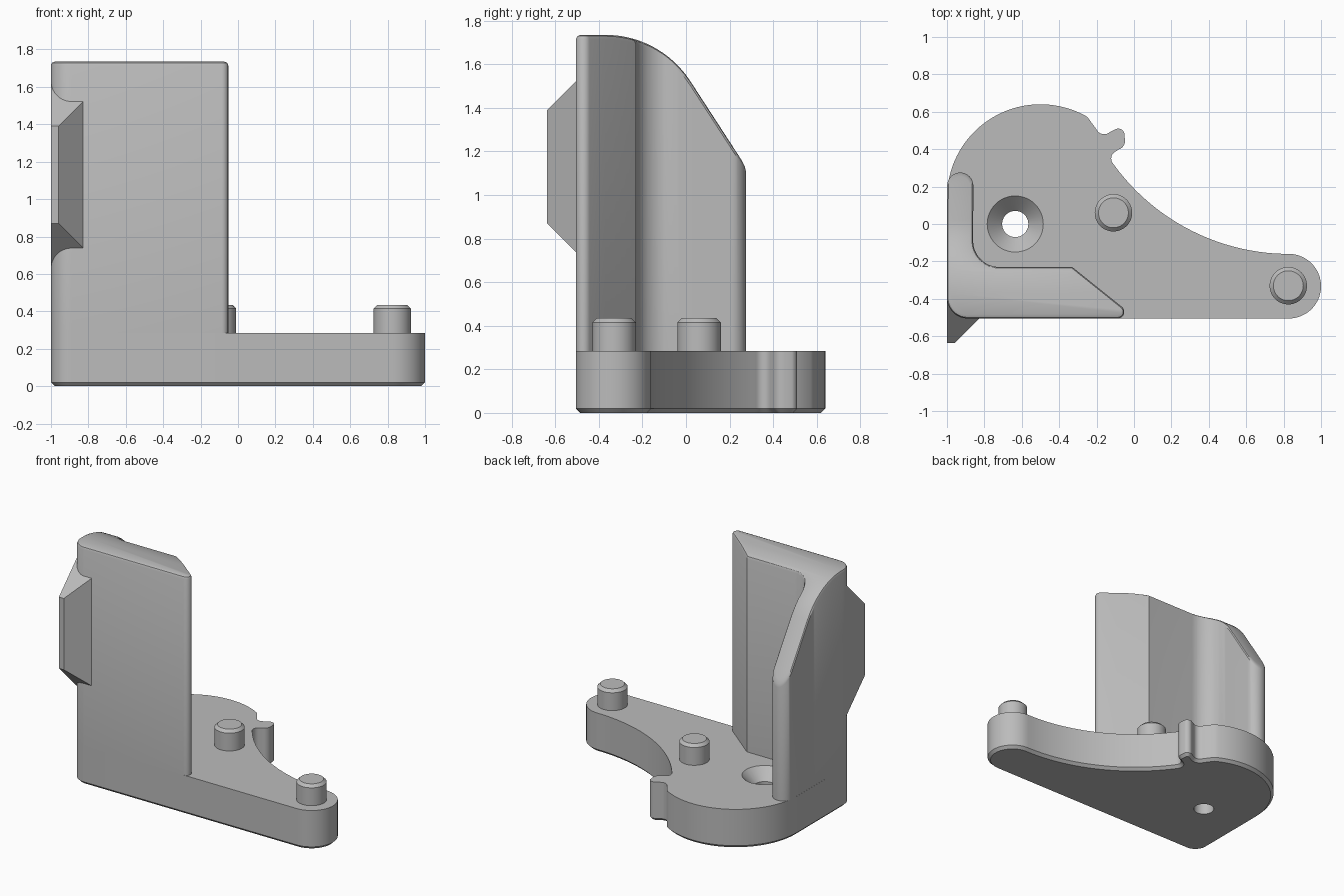
import bpy, bmesh
from math import sin, cos, radians, tan

if "Cube" in bpy.data.objects:
    bpy.data.objects.remove(bpy.data.objects["Cube"])

grey = bpy.data.materials.new("plain grey")
grey.use_nodes = True
GREY = (0.5, 0.5, 0.5, 1)
grey.diffuse_color = GREY
grey.node_tree.nodes["Principled BSDF"].inputs["Base Color"].default_value = GREY

PLATE_TOP = 0.285
CHAMFER = 0.02


def arc(cx, cy, r, start, end, steps=16):
    angles = [radians(start + (end - start) * i / steps) for i in range(steps + 1)]
    return [(cx + r * cos(a), cy + r * sin(a)) for a in angles]


def prism(outline, z0, z1):
    """Extruded outline; returns the bmesh with its bottom and top faces."""
    bm = bmesh.new()
    bottom = bm.faces.new([bm.verts.new((x, y, z0)) for x, y in outline])
    new = bmesh.ops.extrude_face_region(bm, geom=[bottom], use_keep_orig=True)["geom"]
    top = next(g for g in new if isinstance(g, bmesh.types.BMFace))
    for v in top.verts:
        v.co.z = z1
    bmesh.ops.recalc_face_normals(bm, faces=bm.faces)
    return bm, bottom, top


def step_in(bm, face, inset, rise):
    """Push the cap outward from a lowered rim, giving a chamfer."""
    bmesh.ops.inset_region(bm, faces=[face], thickness=inset, use_even_offset=True)
    for v in face.verts:
        v.co.z += rise


def finish(bm, name, smooth=True):
    bmesh.ops.recalc_face_normals(bm, faces=bm.faces)
    mesh = bpy.data.meshes.new(name)
    bm.to_mesh(mesh)
    bm.free()
    obj = bpy.data.objects.new(name, mesh)
    bpy.context.collection.objects.link(obj)
    mesh.materials.append(grey)
    if smooth:
        shade(obj)
    return obj


def shade(obj):
    bpy.ops.object.select_all(action='DESELECT')
    obj.select_set(True)
    bpy.context.view_layer.objects.active = obj
    bpy.ops.object.shade_smooth_by_angle(angle=radians(30))


corner = arc(-0.89, -0.395, 0.11, 270, 180)

# Base plate: round back, small latch nub, sweeping concave side, round arm end
plate_outline = (
    corner
    + arc(-0.5, 0.14, 0.5, 180, 60, 40)
    + arc(-0.16, 0.525, 0.045, 205, 290, 8)
    + arc(-0.085, 0.475, 0.035, 115, 20, 8)
    + arc(-0.095, 0.444, 0.047, 10, -75, 8)
    + arc(-0.08, 0.35, 0.042, 110, 225, 10)
    + arc(0.83, 1.0, 1.16, 217, 270, 36)
    + arc(0.8275, -0.3325, 0.1725, 88, -90, 30)
)
bm, bottom, top = prism(plate_outline, CHAMFER, PLATE_TOP)
step_in(bm, bottom, CHAMFER, -CHAMFER)
plate = finish(bm, "base_plate", smooth=False)

# Countersunk screw hole, cut by a lathed profile
bm = bmesh.new()
profile = [(0, -0.1), (0.07, -0.1), (0.07, 0.205), (0.15, PLATE_TOP), (0.15, 0.4), (0, 0.4)]
verts = [bm.verts.new((r, 0, z)) for r, z in profile]
edges = [bm.edges.new(pair) for pair in zip(verts, verts[1:])]
bmesh.ops.spin(bm, geom=verts + edges, cent=(0, 0, 0), axis=(0, 0, 1),
               angle=radians(360), steps=48)
bmesh.ops.remove_doubles(bm, verts=bm.verts, dist=0.0001)
cutter = finish(bm, "screw_hole_cutter", smooth=False)
cutter.location = (-0.635, 0, 0)
cutter.hide_render = True
cut = plate.modifiers.new("screw_hole", 'BOOLEAN')
cut.operation = 'DIFFERENCE'
cut.solver = 'EXACT'
cut.object = cutter
bpy.ops.object.select_all(action='DESELECT')
plate.select_set(True)
bpy.context.view_layer.objects.active = plate
bpy.ops.object.modifier_apply(modifier=cut.name)
bpy.data.objects.remove(cutter)
shade(plate)

# Upright corner wall with a top that curves down towards the back
BEND_START, BEND_R, SLOPE = -0.37, 0.464, radians(57)
BEND_END = BEND_START + BEND_R * sin(SLOPE)


def wall_top(y):
    if y <= BEND_START:
        return 1.735
    bend = min(y, BEND_END) - BEND_START
    drop = BEND_R - (BEND_R ** 2 - bend ** 2) ** 0.5
    return 1.735 - drop - max(0, y - BEND_END) * tan(SLOPE)


wall_outline = (
    corner
    + arc(-0.929, 0.205, 0.07, 180, 0, 20)
    + arc(-0.72, -0.09, 0.14, 180, 270)
    + [(-0.33, -0.23)]
    + arc(-0.087, -0.47, 0.035, 52, -90, 12)
)
FLAT = 2
bm, bottom, top = prism(wall_outline, PLATE_TOP, FLAT - CHAMFER)
step_in(bm, top, 0.006, 0.014)
step_in(bm, top, 0.014, 0.006)
for i in range(17):
    y = BEND_START + (BEND_END - BEND_START) * i / 16
    bmesh.ops.bisect_plane(bm, geom=bm.verts[:] + bm.edges[:] + bm.faces[:],
                           plane_co=(0, y, 0), plane_no=(0, 1, 0))
for v in bm.verts:
    if v.co.z > 1:
        v.co.z += wall_top(v.co.y) - FLAT
finish(bm, "corner_wall")

# Tapered catch on the outer front corner
bm = bmesh.new()
bmesh.ops.create_cube(bm, size=2)
for v in bm.verts:
    front = v.co.y < 0
    right = v.co.x > 0
    half = 0.26 if front else 0.5
    v.co.x = (-0.96 if front else -0.72) if right else -1
    v.co.y = -0.637 if front else -0.397
    v.co.z = 1.13 + half * v.co.z
finish(bm, "side_catch", smooth=False)

# Locating pegs
for name, x, y in (("inner_peg", -0.11, 0.06), ("arm_peg", 0.825, -0.33)):
    bm, bottom, top = prism(arc(x, y, 0.1, 0, 352.5, 47), PLATE_TOP, 0.415)
    step_in(bm, top, CHAMFER, CHAMFER)
    finish(bm, name)
